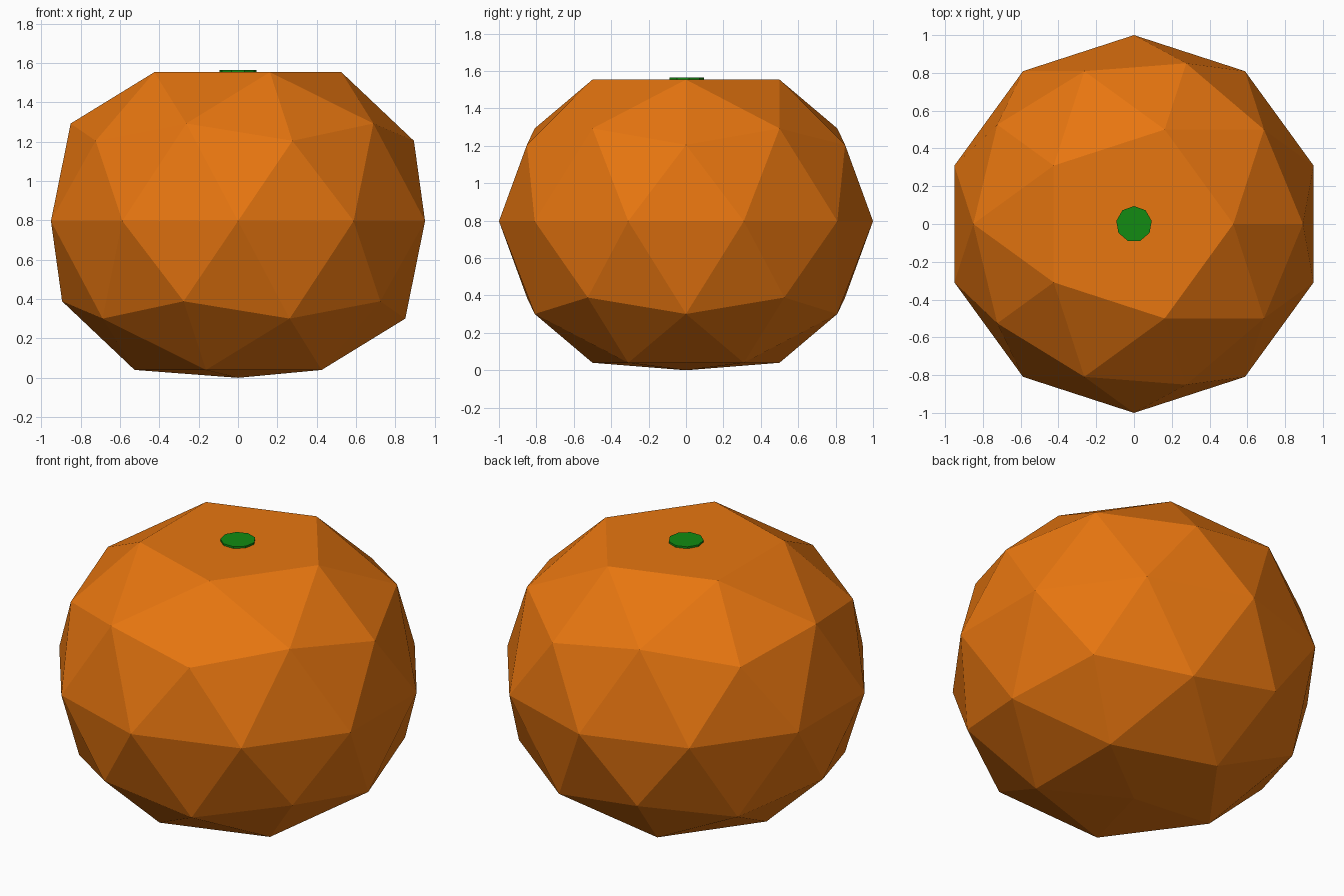
import bpy

if "Cube" in bpy.data.objects:
    bpy.data.objects.remove(bpy.data.objects["Cube"])


def paint(obj, name, color):
    mat = bpy.data.materials.new(name)
    mat.diffuse_color = color
    mat.use_nodes = True
    mat.node_tree.nodes["Principled BSDF"].inputs["Base Color"].default_value = mat.diffuse_color
    obj.data.materials.append(mat)


# Fruit body: low-poly icosphere, squashed ring by ring, with a flat top
bpy.ops.mesh.primitive_ico_sphere_add(subdivisions=2, radius=1)
fruit = bpy.context.object
fruit.name = "fruit_body"
rings = {0.0: 0.0, 0.447: 0.408, 0.526: 0.496, 0.851: 0.757, 1.0: 0.797}
MIDDLE, TOP = 0.799, 1.556
for v in fruit.data.vertices:
    ring = min(rings, key=lambda r: abs(r - abs(v.co.z)))
    side = 1 if v.co.z > 0 else -1
    v.co.z = min(MIDDLE + side * rings[ring], TOP)
lowest = min(v.co.z for v in fruit.data.vertices)
for v in fruit.data.vertices:
    v.co.z -= lowest
TOP -= lowest
paint(fruit, "orange_peel", (0.8, 0.18, 0.005, 1))

# Stem button: thin nine-sided disc on the flat top
BOTTOM, LID = TOP - 0.006, TOP + 0.011
bpy.ops.mesh.primitive_cylinder_add(vertices=9, radius=0.095, depth=LID - BOTTOM,
                                    location=(0, 0, (LID + BOTTOM) / 2))
stem = bpy.context.object
stem.name = "stem_button"
paint(stem, "stem_green", (0.006, 0.26, 0.006, 1))
